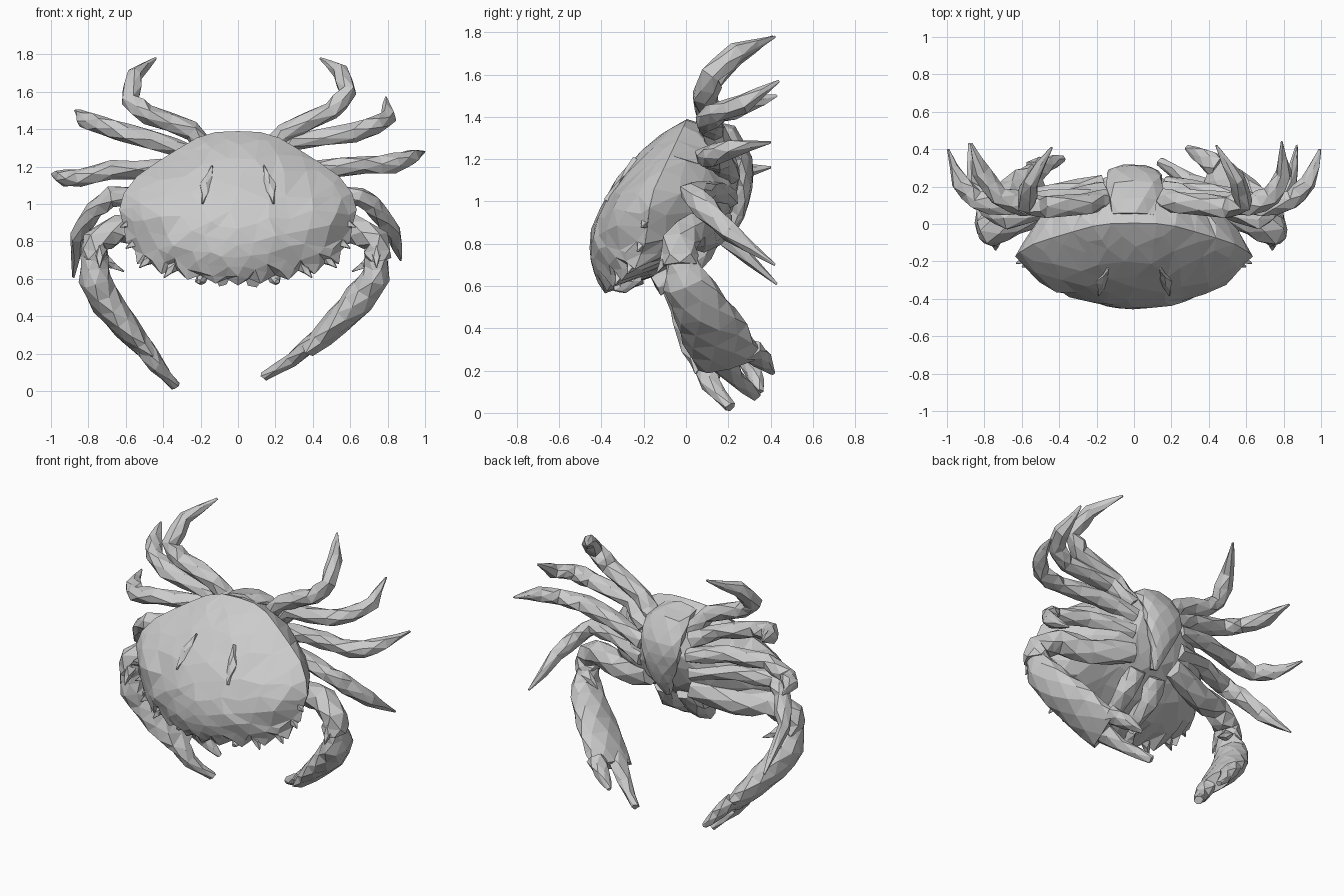
import bpy, bmesh, math, random
from mathutils import Vector
from mathutils.geometry import delaunay_2d_cdt

if "Cube" in bpy.data.objects:
    bpy.data.objects.remove(bpy.data.objects["Cube"])

random.seed(4)


def finish(bm, name):
    bmesh.ops.recalc_face_normals(bm, faces=bm.faces)
    me = bpy.data.meshes.new(name)
    bm.to_mesh(me)
    bm.free()
    ob = bpy.data.objects.new(name, me)
    bpy.context.collection.objects.link(ob)
    return ob


def jit(a):
    return Vector([random.uniform(-a, a) for _ in range(3)])


def tube(name, pts, sides=6, swell=1.05, rough=0.007):
    """Faceted limb through (x, y, z, half thickness, half width towards y)."""
    rows = []
    for i, p in enumerate(pts):
        rows.append(p)
        if i < len(pts) - 1:
            q = pts[i + 1]
            m = [(a + b) / 2 for a, b in zip(p, q)]
            rows.append((*m[:3], m[3] * swell, m[4] * swell))
    bm = bmesh.new()
    rings = []
    for i, r in enumerate(rows):
        c = Vector(r[:3])
        t = (Vector(rows[min(i + 1, len(rows) - 1)][:3]) - Vector(rows[max(i - 1, 0)][:3])).normalized()
        v = (Vector((0, 1, 0)) - t * t.y).normalized()
        u = t.cross(v)
        k = min(1, r[3] / 0.03)
        rings.append([bm.verts.new(c + u * r[3] * math.cos(a) + v * r[4] * math.sin(a) + jit(rough * k))
                      for a in (math.tau * (j + 0.5 * (i % 2)) / sides for j in range(sides))])
    for i, (A, B) in enumerate(zip(rings, rings[1:])):
        for j in range(sides):
            n = (j + 1) % sides
            if i % 2:
                bm.faces.new((A[j], A[n], B[n]))
                bm.faces.new((A[j], B[n], B[j]))
            else:
                bm.faces.new((A[j], A[n], B[j]))
                bm.faces.new((A[n], B[n], B[j]))
    bm.faces.new(rings[0])
    bm.faces.new(rings[-1])
    return finish(bm, name)


def spike(name, base, tip, r):
    return tube(name, [(*base, r, r), (*tip, 0.004, 0.004)], 4, 1.0, 0)


# Carapace and belly: toothed outline filled with irregular triangles, then domed
half = [(0, 1.39), (.12, 1.385), (.22, 1.355), (.33, 1.29), (.44, 1.22), (.54, 1.15), (.61, 1.06),
        (.635, .97), (.61, .88), (.60, .80), (.55, .75), (.54, .68), (.47, .69), (.41, .625),
        (.34, .66), (.27, .595), (.20, .62), (.12, .575), (.06, .60), (0, .565)]
outline = [Vector(p) for p in half + [(-x, z) for x, z in half[-2:0:-1]]]
HUB = Vector((0, .98))


def rim_y(x, z):
    return -(1.38 - z) * 0.47 + 0.3 * x * x * min(1, max(0, (1.02 - z) / .3))


def back_y(x, z, t):
    lobe = 0.045 * math.exp(-((abs(x) - .46) ** 2 + (z - .93) ** 2) / .006)
    return rim_y(x, z) - 0.22 * max(0, 1 - t * t) ** 0.8 - lobe


def belly_y(x, z, t):
    return rim_y(x, z) + 0.42 * max(0, 1 - t ** 2.4) ** 0.75


def dome(name, fn, rough):
    n = len(outline)
    pts = [(p, 1.0) for p in outline]
    for t, count in ((.93, 34), (.82, 26), (.66, 20), (.48, 14), (.28, 8), (.05, 1)):
        for k in range(count):
            f = (k + random.uniform(-.25, .25)) * n / count
            i = math.floor(f)
            a, b, c = outline[i % n], outline[(i + 1) % n], outline[i - 1]
            p = a * .5 + b * .25 + c * .25
            p = p.lerp((a + b) / 2, f - i)
            s = t + random.uniform(-.03, .03)
            pts.append((HUB + (p - HUB) * s, s))
    edges = [(i, (i + 1) % n) for i in range(n)]
    co, _, faces, orig, _, _ = delaunay_2d_cdt([p for p, _ in pts], edges, [], 1, 1e-5)
    bm = bmesh.new()
    vs = []
    for p, o in zip(co, orig):
        t = pts[o[0]][1]
        vs.append(bm.verts.new((p.x, fn(p.x, p.y, t) + (random.uniform(-rough, rough) if t < 1 else 0), p.y)))
    for f in faces:
        bm.faces.new([vs[i] for i in f])
    return finish(bm, name)


dome("carapace", back_y, .008)
dome("belly", belly_y, .012)

# Abdomen flap folded along the underside
tube("abdomen_flap", [(0, .05, 1.36, .11, .025), (0, .20, 1.315, .15, .05), (0, .265, 1.2, .15, .05),
                      (0, .27, 1.07, .12, .05), (0, .24, .94, .07, .04), (0, .18, .83, .02, .03)], 8)

for s, side in ((1, "right"), (-1, "left")):
    # Mouth plates, eyes, edge teeth and surface ridges
    tube(side + "_mouth_plate", [(s * .08, .13, .82, .06, .04), (s * .09, .03, .70, .07, .05),
                                 (s * .08, -.14, .60, .04, .05)])
    tube(side + "_eye", [(s * .17, -.22, .64, .03, .03), (s * .20, -.30, .60, .03, .03),
                         (s * .21, -.34, .585, .012, .012)])
    for i, (x, z) in enumerate([(.61, .9), (.58, .79), (.51, .69), (.38, .64)]):
        d = Vector((x, 0, z - .98)).normalized() * .05
        b = Vector((s * (x - d.x), rim_y(x, z), z - d.z))
        spike(f"{side}_edge_tooth_{i}", b, b + Vector((s * d.x * 1.4, -.03, d.z * 1.4 - .02)), .04)
    tube(side + "_back_ridge", [(s * x, back_y(x, z, t) + .01, z, a, .02) for x, z, t, a in
                                ((.14, 1.20, .58, .006), (.17, 1.10, .42, .035), (.19, 1.0, .3, .006))], 4, 1, .002)

# Walking legs: joint positions for each side, from base to tip
legs = {
    "right_leg_1": [(.13, .14, 1.26), (.25, .11, 1.38), (.50, .09, 1.50), (.59, .12, 1.60), (.55, .24, 1.71), (.44, .42, 1.78)],
    "left_leg_1": [(-.13, .14, 1.26), (-.25, .11, 1.39), (-.48, .09, 1.48), (-.58, .11, 1.55), (-.55, .23, 1.69), (-.44, .41, 1.78)],
    "right_leg_2": [(.17, .18, 1.22), (.30, .13, 1.33), (.62, .10, 1.38), (.74, .15, 1.42), (.80, .27, 1.46), (.79, .44, 1.57)],
    "left_leg_2": [(-.17, .18, 1.22), (-.34, .13, 1.31), (-.60, .10, 1.38), (-.72, .15, 1.42), (-.82, .28, 1.45), (-.87, .43, 1.50)],
    "right_leg_3": [(.17, .21, 1.13), (.42, .16, 1.19), (.68, .10, 1.21), (.84, .13, 1.22), (.93, .22, 1.25), (.995, .40, 1.28)],
    "left_leg_3": [(-.17, .21, 1.13), (-.42, .16, 1.19), (-.68, .10, 1.18), (-.84, .13, 1.14), (-.93, .22, 1.14), (-.995, .40, 1.16)],
    "right_leg_4": [(.17, .20, 1.02), (.45, .10, 1.05), (.66, .03, 1.04), (.74, .09, .97), (.83, .20, .86), (.87, .42, .70)],
    "left_leg_4": [(-.17, .20, 1.02), (-.45, .10, 1.05), (-.68, .03, 1.04), (-.77, .08, .97), (-.86, .19, .83), (-.88, .43, .61)],
}
radii = [(.055, .055), (.05, .06), (.052, .06), (.05, .055), (.044, .048), (.006, .006)]
for name, pts in legs.items():
    tube(name, [(*p, a, b) for p, (a, b) in zip(pts, radii)])

# Claw arms, broad hands and two fingers each
arm = [(.15, .17, .90, .07, .06), (.42, .09, .84, .08, .07), (.62, .02, .87, .08, .08),
       (.74, -.03, .80, .075, .085), (.75, -.03, .70, .07, .09)]
tube("right_claw_arm", arm)
tube("left_claw_arm", [(-x * 1.03, y, z, a, b) for x, y, z, a, b in arm])
tube("right_claw_hand", [(.74, -.03, .73, .06, .07), (.74, .0, .62, .08, .11), (.65, .07, .49, .085, .14),
                         (.53, .14, .37, .075, .165), (.40, .21, .24, .05, .16)], 8, 1.0)
tube("left_claw_hand", [(-.77, -.03, .73, .07, .07), (-.77, .0, .60, .09, .11), (-.70, .07, .47, .085, .14),
                        (-.60, .13, .34, .075, .165), (-.50, .19, .23, .05, .16)], 8, 1.0)
tube("right_moving_finger", [(.43, .14, .28, .05, .08), (.29, .23, .17, .04, .05), (.14, .33, .08, .022, .025)])
tube("right_fixed_finger", [(.45, .30, .30, .05, .07), (.37, .36, .25, .04, .05), (.28, .41, .19, .012, .015)])
tube("left_moving_finger", [(-.52, .10, .26, .05, .07), (-.44, .11, .14, .045, .05), (-.335, .21, .025, .025, .025)])
tube("left_fixed_finger", [(-.54, .28, .29, .05, .07), (-.46, .32, .19, .04, .045), (-.38, .35, .10, .015, .02)])

# Thorns on the claw wrists
for s, side in ((1, "right"), (-1, "left")):
    spike(side + "_wrist_thorn", (s * .72, .03, .70), (s * .61, .06, .64), .04)
    spike(side + "_elbow_thorn", (s * .74, -.08, .76), (s * .74, -.14, .66), .04)
